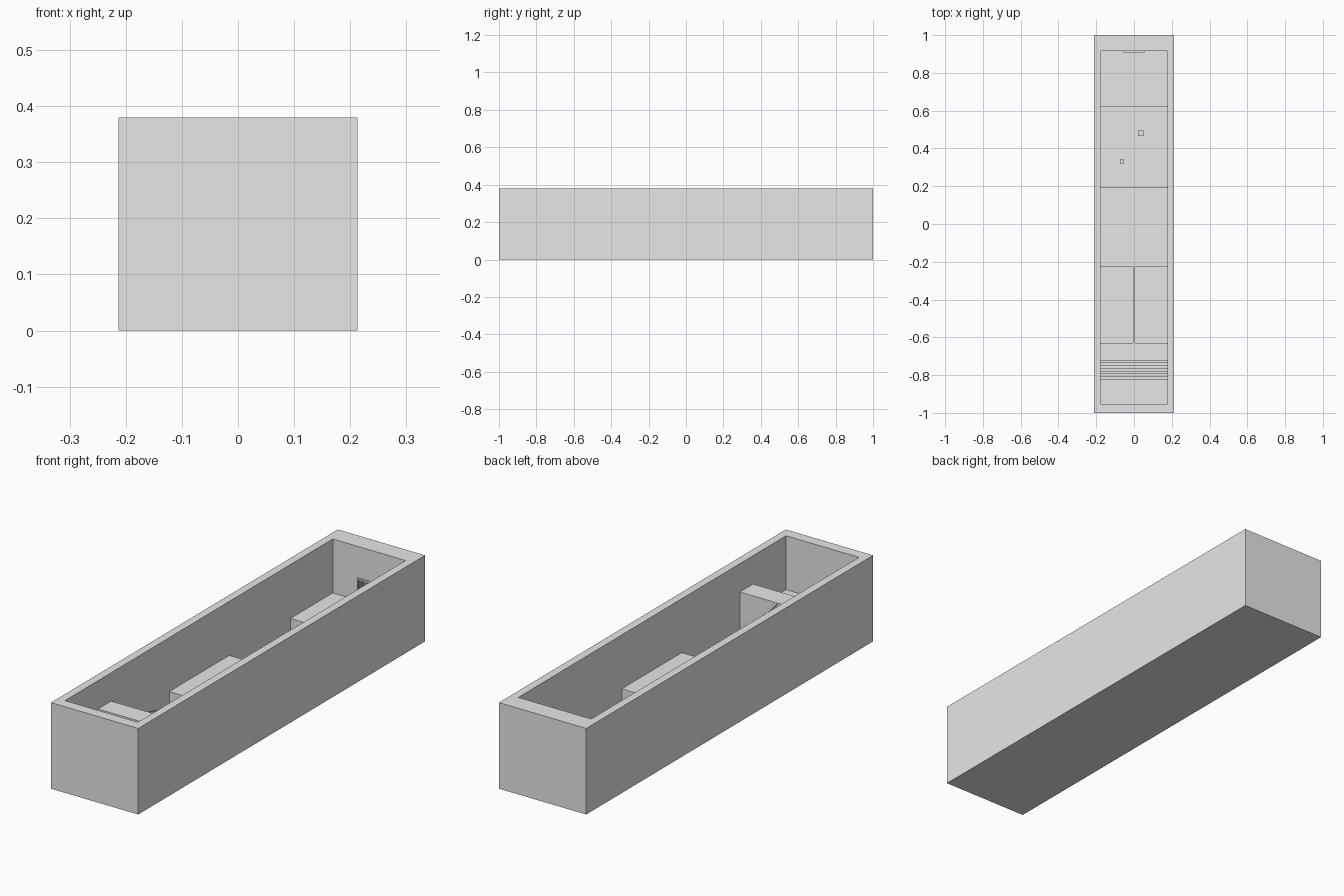
import bpy, bmesh, math

if "Cube" in bpy.data.objects:
    bpy.data.objects.remove(bpy.data.objects["Cube"])

grey = bpy.data.materials.new("stone grey")
grey.diffuse_color = (0.8, 0.8, 0.8, 1)
grey.use_nodes = True
grey.node_tree.nodes["Principled BSDF"].inputs["Base Color"].default_value = grey.diffuse_color

HX, IX = 0.213, 0.178          # outer and inner half width
Y_FRONT, Y_BACK = -0.952, 0.915  # inner ends
WALL_TOP, PIT, DECK, LANDING = 0.38, 0.03, 0.142, 0.255


def finish(name, bm):
    bmesh.ops.recalc_face_normals(bm, faces=bm.faces)
    mesh = bpy.data.meshes.new(name)
    bm.to_mesh(mesh)
    bm.free()
    mesh.materials.append(grey)
    obj = bpy.data.objects.new(name, mesh)
    bpy.context.collection.objects.link(obj)
    return obj


def extrude_profile(name, points, x0, x1):
    """Extrude a (y, z) outline along x."""
    bm = bmesh.new()
    a = [bm.verts.new((x0, y, z)) for y, z in points]
    b = [bm.verts.new((x1, y, z)) for y, z in points]
    n = len(points)
    bm.faces.new(a)
    bm.faces.new(b)
    for i in range(n):
        j = (i + 1) % n
        bm.faces.new((a[i], a[j], b[j], b[i]))
    return finish(name, bm)


def box(name, x0, x1, y0, y1, z0, z1):
    return extrude_profile(name, [(y0, z0), (y1, z0), (y1, z1), (y0, z1)], x0, x1)


# Open-topped outer shell: rings running up the outside and down the inside
bm = bmesh.new()
rings = []
for hx, y0, y1, z in ((HX, -1, 1, 0), (HX, -1, 1, WALL_TOP),
                      (IX, Y_FRONT, Y_BACK, WALL_TOP), (IX, Y_FRONT, Y_BACK, PIT)):
    rings.append([bm.verts.new((x, y, z)) for x, y in ((-hx, y0), (hx, y0), (hx, y1), (-hx, y1))])
for lo, hi in zip(rings, rings[1:]):
    for i in range(4):
        j = (i + 1) % 4
        bm.faces.new((lo[i], lo[j], hi[j], hi[i]))
bm.faces.new(rings[0])
bm.faces.new(rings[-1])
finish("outer_walls", bm)

# Starting deck with eight small risers up to the landing
steps = 8
y0, y1 = -0.823, -0.722
run, rise = (y1 - y0) / (steps - 1), (LANDING - DECK) / steps
outline = [(Y_FRONT, PIT), (Y_FRONT, DECK)]
for i in range(steps):
    outline += [(y0 + i * run, DECK + i * rise), (y0 + i * run, DECK + (i + 1) * rise)]
outline += [(-0.63, LANDING), (-0.63, PIT)]
extrude_profile("start_deck_and_stairs", outline, -IX, IX)

# Decks between the pits
box("middle_deck", -IX, IX, -0.225, 0.193, PIT, DECK)
box("end_deck", -IX, IX, 0.62, Y_BACK, PIT, DECK)

# Narrow sloping beam across the first pit
extrude_profile("sloping_beam", [(-0.632, LANDING - 0.008), (-0.632, LANDING),
                                 (-0.222, DECK + 0.004), (-0.222, DECK - 0.004)], -0.004, 0.004)

# Stepping posts in the second pit
for i, (x, y, s) in enumerate(((0.035, 0.48, 0.014), (-0.063, 0.33, 0.011))):
    box(f"stepping_post_{i + 1}", x - s, x + s, y - s, y + s, PIT, DECK)

# Barred gate on the back wall
box("gate_lintel", -0.055, 0.055, Y_BACK - 0.007, Y_BACK, 0.236, 0.242)
for i in range(10):
    x = -0.055 + i * 0.0116
    box(f"gate_bar_{i + 1}", x, x + 0.0056, Y_BACK - 0.006, Y_BACK, DECK, 0.236)
